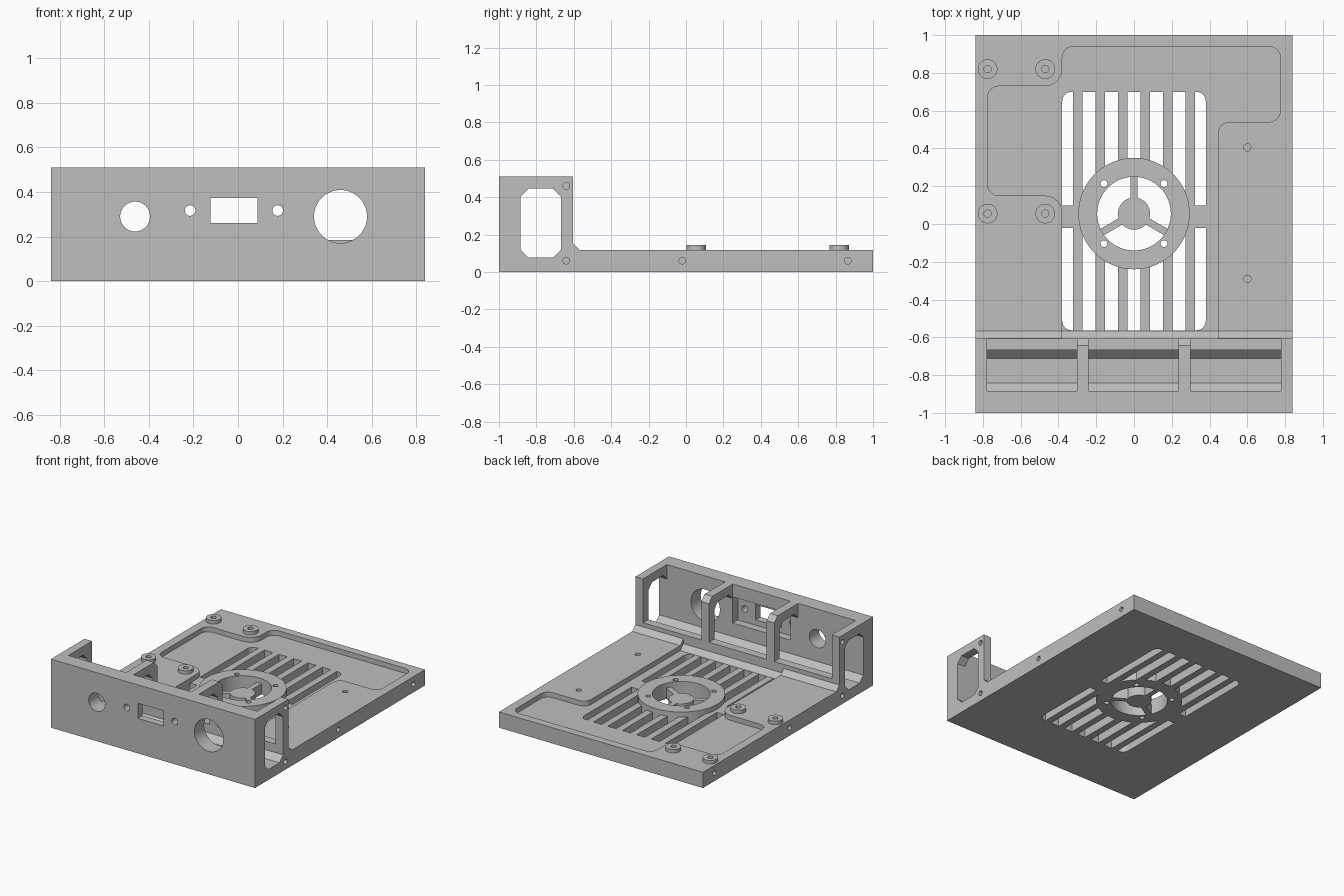
import bpy, bmesh
from math import sin, cos, pi
from mathutils import Vector

if "Cube" in bpy.data.objects:
    bpy.data.objects.remove(bpy.data.objects["Cube"])

grey = bpy.data.materials.new("plain grey")
grey.use_nodes = True
grey.diffuse_color = (0.52, 0.52, 0.52, 1)
grey.node_tree.nodes["Principled BSDF"].inputs["Base Color"].default_value = (0.52, 0.52, 0.52, 1)

PLACE = {"x": lambda a, b, c: (c, a, b),
         "y": lambda a, b, c: (a, c, b),
         "z": lambda a, b, c: (a, b, c)}


def prism(name, outline, axis, lo, hi):
    """Extrude a 2D outline along an axis."""
    bm = bmesh.new()
    base = [bm.verts.new(PLACE[axis](a, b, lo)) for a, b in outline]
    top = [bm.verts.new(PLACE[axis](a, b, hi)) for a, b in outline]
    bm.faces.new(base)
    bm.faces.new(top)
    n = len(base)
    for i in range(n):
        j = (i + 1) % n
        bm.faces.new((base[i], base[j], top[j], top[i]))
    bmesh.ops.recalc_face_normals(bm, faces=bm.faces)
    mesh = bpy.data.meshes.new(name)
    bm.to_mesh(mesh)
    bm.free()
    mesh.materials.append(grey)
    obj = bpy.data.objects.new(name, mesh)
    bpy.context.collection.objects.link(obj)
    return obj


def rect(a0, a1, b0, b1):
    return [(a0, b0), (a1, b0), (a1, b1), (a0, b1)]


def circle(a, b, r, n=48):
    return [(a + r * cos(2 * pi * i / n), b + r * sin(2 * pi * i / n)) for i in range(n)]


def octagon(a0, a1, b0, b1, c):
    return [(a0 + c, b0), (a1 - c, b0), (a1, b0 + c), (a1, b1 - c),
            (a1 - c, b1), (a0 + c, b1), (a0, b1 - c), (a0, b0 + c)]


def rounded(corners, steps=6):
    """Right-angled outline whose corners are (x, y, radius)."""
    pts = []
    for i, (x, y, r) in enumerate(corners):
        p = Vector((x, y))
        if r == 0:
            pts.append((x, y))
            continue
        u = (Vector(corners[i - 1][:2]) - p).normalized()
        v = (Vector(corners[(i + 1) % len(corners)][:2]) - p).normalized()
        c = p + r * (u + v)
        for k in range(steps + 1):
            t = pi / 2 * k / steps
            pts.append(tuple(c - r * (v * cos(t) + u * sin(t))))
    return pts


def carve(obj, cutters):
    """Subtract all cutters from an object, then remove them."""
    for cutter in cutters:
        cutter.hide_render = True
        mod = obj.modifiers.new("cut", "BOOLEAN")
        mod.operation, mod.solver, mod.object = "DIFFERENCE", "EXACT", cutter
    bpy.context.view_layer.update()
    graph = bpy.context.evaluated_depsgraph_get()
    mesh = bpy.data.meshes.new_from_object(obj.evaluated_get(graph))
    obj.modifiers.clear()
    obj.data = mesh
    for cutter in cutters:
        bpy.data.objects.remove(cutter)


W, TOP, FLOOR = 0.84, 0.117, 0.08
FAN_Y, FAN_R = 0.055, 0.295
parts = []
cuts = []


def cut(outline, axis, lo, hi):
    cuts.append(prism("cutter", outline, axis, lo, hi))


# Chassis: base plate and upright front block in one profile
chassis = prism("chassis", [(-1, 0), (1, 0), (1, TOP), (-0.567, TOP), (-0.605, 0.153),
                            (-0.605, 0.51), (-1, 0.51)], "x", -W, W)
parts.append(chassis)

# Bays behind the front panel, leaving end brackets and two ribs
for x0, x1 in ((-0.777, -0.303), (-0.24, 0.235), (0.298, 0.777)):
    cut(rect(x0, x1, -0.885, -0.5), "z", 0.184, 0.7)

# Chamfer on the rib tops
cut([(-0.645, 0.511), (-0.604, 0.47), (-0.55, 0.47), (-0.55, 0.6), (-0.645, 0.6)], "x", -0.5, 0.5)

# Cable channel through brackets and ribs
cut(octagon(-0.885, -0.668, 0.077, 0.446, 0.043), "x", -1, 1)

# Front panel openings and the recess behind the middle one
cut(circle(0.46, 0.29, 0.119), "y", -1.1, -0.8)
cut(circle(-0.462, 0.29, 0.067), "y", -1.1, -0.8)
cut(rect(-0.124, 0.088, 0.26, 0.373), "y", -1.1, -0.8)
for x in (-0.215, 0.178):
    cut(circle(x, 0.317, 0.024, 24), "y", -1.1, -0.8)
cut(rect(-0.24, 0.235, 0.22, 0.415), "y", -0.945, -0.8)

# Shallow pocket in the plate
cut(rounded([(-0.38, -0.605, 0), (0.445, -0.605, 0), (0.445, 0.54, 0.06), (0.775, 0.54, 0.06),
             (0.775, 0.94, 0.06), (-0.38, 0.94, 0.06), (-0.38, 0.73, 0.09), (-0.775, 0.73, 0.06),
             (-0.775, 0.15, 0.06), (-0.38, 0.15, 0.09)]), "z", FLOOR, 0.3)

# Vent slots, split by a cross bar
for k in range(-3, 4):
    x0, x1 = max(-0.38, k * 0.119 - 0.034), min(0.38, k * 0.119 + 0.034)
    left, right = (0.05 if k == -3 else 0), (0.05 if k == 3 else 0)
    cut(rounded([(x0, -0.563, left), (x1, -0.563, right), (x1, -0.02, 0), (x0, -0.02, 0)]), "z", -0.1, 0.3)
    cut(rounded([(x0, 0.098, 0), (x1, 0.098, 0), (x1, 0.70, right), (x0, 0.70, left)]), "z", -0.1, 0.3)
cut(circle(0, FAN_Y, FAN_R, 64), "z", -0.1, 0.3)

# Blind screw holes in the sides and the plate
for y, z in ((-0.64, 0.46), (-0.64, 0.06), (-0.02, 0.06), (0.865, 0.06)):
    for s in (-1, 1):
        lo, hi = sorted((s * 0.785, s * 0.9))
        cut(circle(y, z, 0.018, 20), "x", lo, hi)
for y in (0.405, -0.29):
    cut(circle(0.6, y, 0.019, 20), "z", 0.04, 0.3)
bosses = [(x, y) for x in (-0.775, -0.47) for y in (0.055, 0.82)]
for x, y in bosses:
    cut(circle(x, y, 0.019, 20), "z", 0.04, 0.3)
carve(chassis, cuts)

# Sloped foot along the pocket end
parts.append(prism("pocket_foot", [(-0.605, FLOOR), (-0.567, FLOOR), (-0.605, TOP)], "x", -0.38, 0.445))

# Mounting bosses
for i, (x, y) in enumerate(bosses):
    boss = prism(f"mounting_boss_{i + 1}", circle(x, y, 0.052), "z", TOP, 0.143)
    carve(boss, [prism("cutter", circle(x, y, 0.019, 20), "z", 0, 0.3)])
    parts.append(boss)

# Fan ring with four screw holes
ring = prism("fan_ring", circle(0, FAN_Y, FAN_R, 64), "z", 0, TOP)
holes = [prism("cutter", circle(0, FAN_Y, 0.195, 64), "z", -0.1, 0.3)]
for sx in (-1, 1):
    for sy in (-1, 1):
        holes.append(prism("cutter", circle(sx * 0.159, FAN_Y + sy * 0.159, 0.018, 20), "z", -0.1, 0.3))
carve(ring, holes)
parts.append(ring)

# Fan hub and three spokes
parts.append(prism("fan_hub", circle(0, FAN_Y, 0.085), "z", 0, FLOOR))
for i in range(3):
    a = pi / 2 + i * 2 * pi / 3
    d, n = Vector((cos(a), sin(a))), Vector((-sin(a), cos(a))) * 0.019
    c = Vector((0, FAN_Y))
    inner, outer = c + d * 0.08, c + d * 0.2
    parts.append(prism(f"fan_spoke_{i + 1}", [tuple(p) for p in (inner - n, outer - n, outer + n, inner + n)],
                       "z", 0, FLOOR))

# Smooth the round walls, keep edges sharp
bpy.ops.object.select_all(action="DESELECT")
for obj in parts:
    obj.select_set(True)
bpy.context.view_layer.objects.active = chassis
bpy.ops.object.shade_smooth_by_angle(angle=pi / 7)
